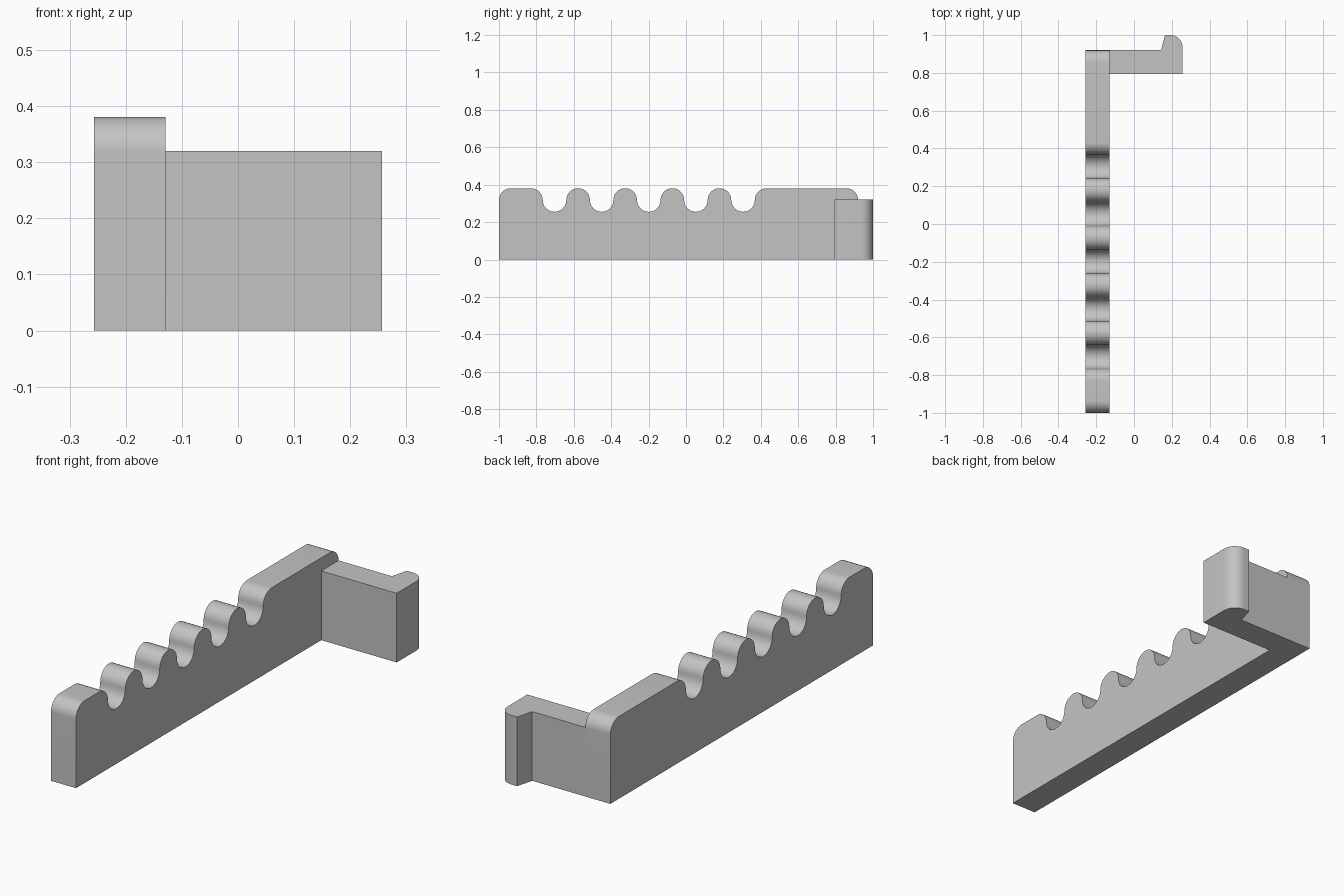
import bpy, bmesh
from math import cos, sin, radians
from mathutils import Vector

cube = bpy.data.objects.get("Cube")
if cube:
    bpy.data.objects.remove(cube)

grey = bpy.data.materials.new("plain grey")
grey.use_nodes = True
colour = (0.55, 0.55, 0.55, 1)
grey.diffuse_color = colour
grey.node_tree.nodes["Principled BSDF"].inputs["Base Color"].default_value = colour


def arc(cx, cy, r, start, end, steps=12):
    """Points along an arc, angles in degrees."""
    angles = [radians(start + (end - start) * i / steps) for i in range(steps + 1)]
    return [(cx + r * cos(a), cy + r * sin(a)) for a in angles]


def extrude_profile(name, points, place, direction):
    """Solid made by sweeping a flat outline along a direction."""
    bm = bmesh.new()
    face = bm.faces.new([bm.verts.new(place(u, v)) for u, v in points])
    swept = bmesh.ops.extrude_face_region(bm, geom=[face])["geom"]
    verts = [g for g in swept if isinstance(g, bmesh.types.BMVert)]
    bmesh.ops.translate(bm, verts=verts, vec=Vector(direction))
    bmesh.ops.remove_doubles(bm, verts=bm.verts[:], dist=0.0001)
    bmesh.ops.recalc_face_normals(bm, faces=bm.faces[:])
    mesh = bpy.data.meshes.new(name)
    bm.to_mesh(mesh)
    bm.free()
    obj = bpy.data.objects.new(name, mesh)
    bpy.context.collection.objects.link(obj)
    mesh.materials.append(grey)
    bpy.ops.object.select_all(action="DESELECT")
    obj.select_set(True)
    bpy.context.view_layer.objects.active = obj
    bpy.ops.object.shade_smooth_by_angle(angle=radians(30))
    return obj


LEFT, INNER, RIGHT = -0.257, -0.129, 0.257
BACK, TOP, ARM_TOP = 0.92, 0.381, 0.32
R = 0.063           # shared radius of corners, notches and bumps
MID = TOP - R       # height where bumps turn into notches

# Long rail: rounded ends and five round notches along the top
rail = [(BACK, 0), (-1, 0)] + arc(-1 + R, MID, R, 180, 90)
for i in range(5):
    notch = -0.703 + i * 4 * R
    rail += arc(notch - 2 * R, MID, R, 90, 0)
    rail += arc(notch, MID, R, 180, 360)[1:]
    rail += arc(notch + 2 * R, MID, R, 180, 90)[1:]
rail += arc(BACK - R, MID, R, 90, 0)
# Neighbouring bump halves share their crest point
outline = [p for i, p in enumerate(rail)
           if i == 0 or (Vector(p) - Vector(rail[i - 1])).length > 0.0001]
extrude_profile("notched_rail", outline, lambda y, z: (LEFT, y, z), (INNER - LEFT, 0, 0))

# Side arm ending in a rounded hook
arm = [(INNER, 0.793), (RIGHT, 0.793)] + arc(RIGHT - R, 1 - R, R, 0, 90)
arm += [(0.164, 1), (0.143, BACK), (INNER, BACK)]
extrude_profile("hooked_arm", arm, lambda x, y: (x, y, 0), (0, 0, ARM_TOP))
